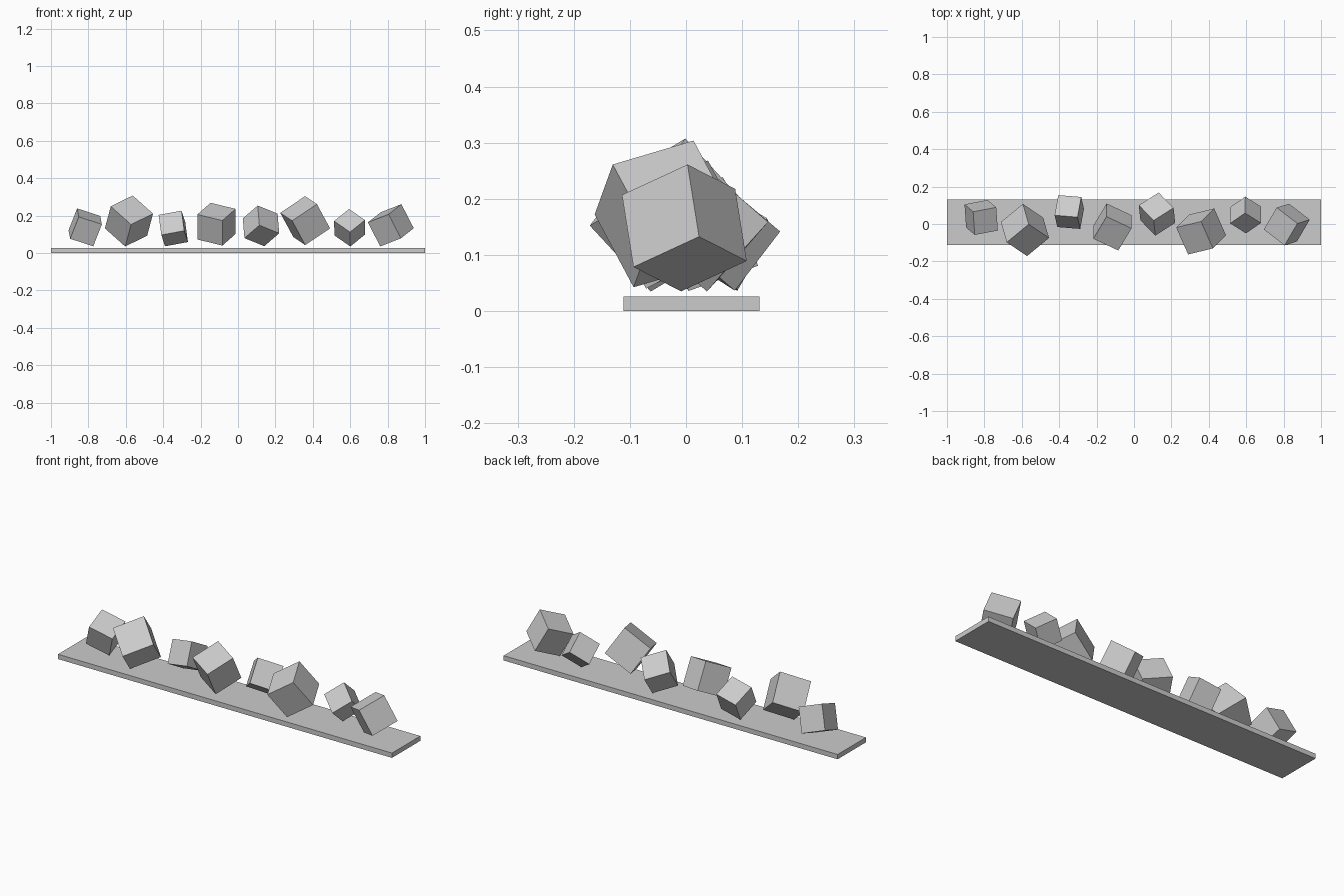
import bpy
from mathutils import Vector, Matrix

if "Cube" in bpy.data.objects:
    bpy.data.objects.remove(bpy.data.objects["Cube"])

stone = bpy.data.materials.new("stone_grey")
stone.diffuse_color = (0.6, 0.6, 0.6, 1)
stone.use_nodes = True
stone.node_tree.nodes["Principled BSDF"].inputs["Base Color"].default_value = stone.diffuse_color


def box(name, matrix):
    """Unit cube placed, turned and scaled by a matrix."""
    bpy.ops.mesh.primitive_cube_add(size=1)
    ob = bpy.context.object
    ob.name = name
    ob.data.materials.append(stone)
    ob.matrix_world = matrix
    return ob


def tumbled_block(i, centre, size, a, b):
    """Cube whose edges run along a and b (squared up to be perpendicular)."""
    a, b = Vector(a).normalized(), Vector(b).normalized()
    u, v = (a + b).normalized(), (a - b).normalized()
    a, b = (u + v).normalized(), (u - v).normalized()
    turn = Matrix((a, b, a.cross(b))).transposed().to_4x4()
    box(f"tumbled_block_{i}", Matrix.Translation(centre) @ turn @ Matrix.Scale(size, 4))


# Long flat board
box("base_board", Matrix.Translation((0, 0.01, 0.013)) @ Matrix.Diagonal((2, 0.242, 0.026, 1)))

# Row of tilted blocks, left to right: centre, size, two edge directions
blocks = [
    ((-0.817, 0.035, 0.137), 0.132, (23, 4, -7.7), (2, -23, -8.5)),
    ((-0.583, -0.032, 0.171), 0.163, (22, 18, 11), (-6, 20.2, -22)),
    ((-0.346, 0.064, 0.131), 0.125, (-3, 11.8, 20), (-23, 2, -4)),
    ((-0.115, -0.016, 0.154), 0.151, (-25, 11.8, 6), (0, 13.2, -25)),
    ((0.123, 0.053, 0.145), 0.133, (19.3, 12, -8.2), (2, -15, -20)),
    ((0.359, -0.040, 0.173), 0.163, (25, 6, 17), (13, 13, -24.5)),
    ((0.597, 0.048, 0.135), 0.1165, (15, 10.3, 12), (-16, 9.9, 11)),
    ((0.817, -0.003, 0.148), 0.146, (12.5, 4, -24), (-13, -22, -10)),
]
for i, (centre, size, a, b) in enumerate(blocks, 1):
    tumbled_block(i, centre, size, a, b)
